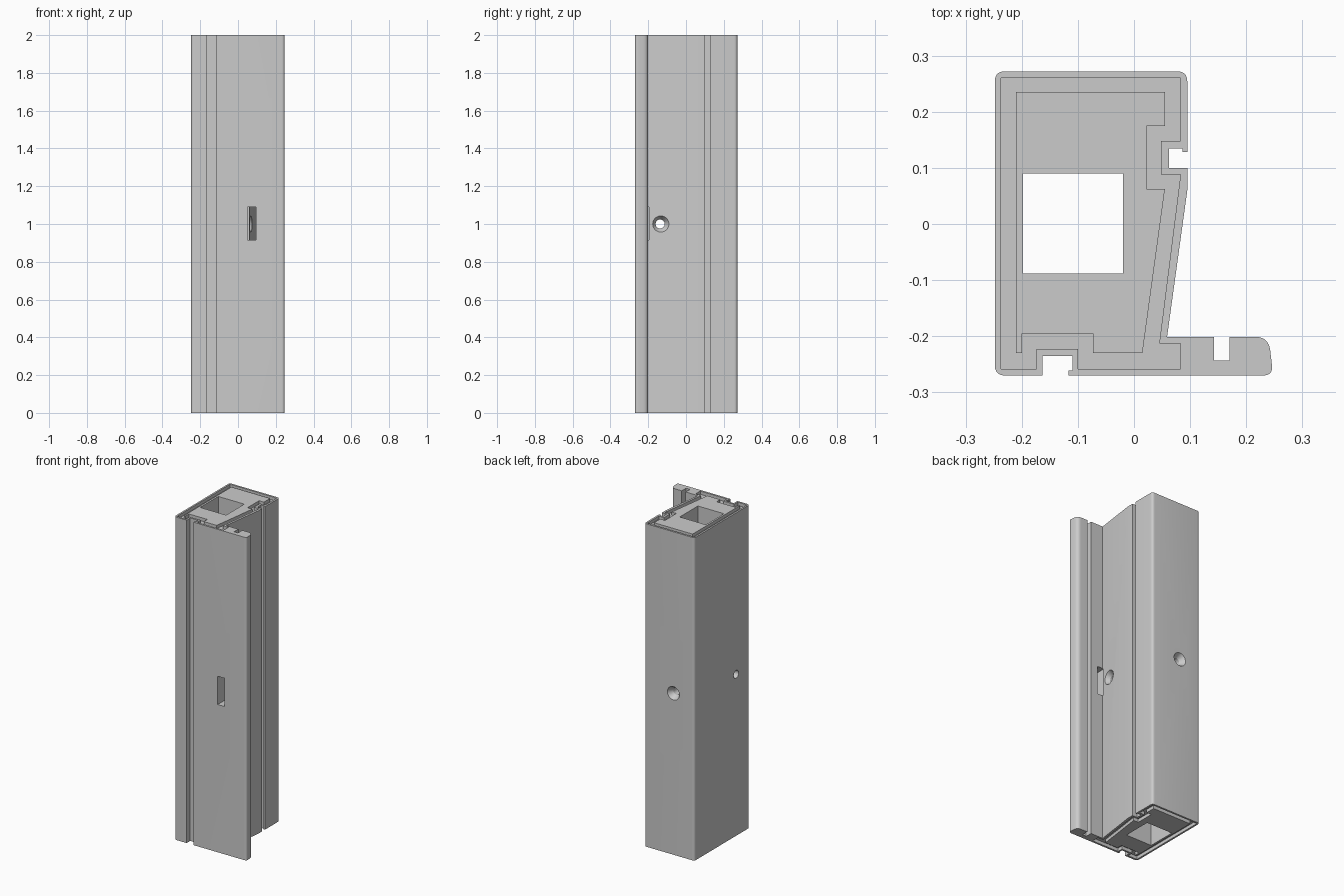
import bpy, bmesh, math
from mathutils import Vector, Matrix

cube = bpy.data.objects.get("Cube")
if cube:
    bpy.data.objects.remove(cube)

grey = bpy.data.materials.new("light grey")
grey.use_nodes = True
colour = (0.6, 0.6, 0.6, 1)
grey.diffuse_color = colour
grey.node_tree.nodes["Principled BSDF"].inputs["Base Color"].default_value = colour


def add_object(name, bm):
    bmesh.ops.recalc_face_normals(bm, faces=bm.faces)
    mesh = bpy.data.meshes.new(name)
    bm.to_mesh(mesh)
    bm.free()
    mesh.materials.append(grey)
    ob = bpy.data.objects.new(name, mesh)
    bpy.context.collection.objects.link(ob)
    return ob


def rounded(points, steps=5):
    """Points are (x, y) or (x, y, radius); a radius rounds the corner."""
    out = []
    for i, p in enumerate(points):
        here = Vector(p[:2])
        if len(p) == 2:
            out.append(here)
            continue
        a = here + (Vector(points[i - 1][:2]) - here).normalized() * p[2]
        b = here + (Vector(points[(i + 1) % len(points)][:2]) - here).normalized() * p[2]
        for k in range(steps + 1):
            t = k / steps
            out.append(a * (1 - t) ** 2 + here * 2 * t * (1 - t) + b * t * t)
    return out


def prism(name, points, z0, z1):
    bm = bmesh.new()
    face = bm.faces.new([bm.verts.new((x, y, z0)) for x, y in rounded(points)])
    top = bmesh.ops.extrude_face_region(bm, geom=[face])["geom"]
    bmesh.ops.translate(bm, vec=(0, 0, z1 - z0), verts=[v for v in top if isinstance(v, bmesh.types.BMVert)])
    return add_object(name, bm)


def box_points(x0, x1, y0, y1):
    return [(x0, y0), (x1, y0), (x1, y1), (x0, y1)]


def cone(name, centre, axis, r1, r2, length):
    """Round cutter that starts at centre with r1 and runs along axis."""
    bm = bmesh.new()
    turn = Vector((0, 0, 1)).rotation_difference(Vector(axis)).to_matrix().to_4x4()
    matrix = Matrix.Translation(centre) @ turn @ Matrix.Translation((0, 0, length / 2))
    bmesh.ops.create_cone(bm, cap_ends=True, segments=32, radius1=r1, radius2=r2, depth=length, matrix=matrix)
    return add_object(name, bm)


def cut(target, cutter):
    mod = target.modifiers.new("cut", 'BOOLEAN')
    mod.operation = 'DIFFERENCE'
    mod.solver = 'EXACT'
    mod.object = cutter
    graph = bpy.context.evaluated_depsgraph_get()
    mesh = bpy.data.meshes.new_from_object(target.evaluated_get(graph))
    target.modifiers.clear()
    target.data = mesh
    bpy.data.objects.remove(cutter)


# Outer cross-section, with two keyed channels and a slotted flange
outer = [
    (-0.248, 0.272, 0.018), (-0.248, -0.27, 0.018), (-0.163, -0.27), (-0.163, -0.235),
    (-0.11, -0.235), (-0.11, -0.261), (-0.117, -0.261), (-0.117, -0.27),
    (0.248, -0.27, 0.018), (0.24, -0.201, 0.024), (0.17, -0.201), (0.17, -0.243),
    (0.143, -0.243), (0.143, -0.201), (0.059, -0.201), (0.095, 0.06),
    (0.095, 0.1), (0.062, 0.1), (0.062, 0.135), (0.086, 0.135),
    (0.086, 0.128), (0.095, 0.128), (0.095, 0.272, 0.018)]
# Outer and inner edge of the groove in each end
groove = [
    (-0.237, 0.26), (-0.237, -0.258), (-0.174, -0.258), (-0.174, -0.223),
    (-0.1, -0.223), (-0.1, -0.258), (0.083, -0.258), (0.083, -0.213),
    (0.045, -0.213), (0.083, 0.088), (0.048, 0.088), (0.048, 0.148),
    (0.083, 0.148), (0.083, 0.26)]
core = [
    (-0.21, 0.235), (-0.21, -0.23), (-0.2, -0.23), (-0.2, -0.195),
    (-0.073, -0.195), (-0.073, -0.23), (0.015, -0.23), (0.055, 0.062),
    (0.022, 0.062), (0.022, 0.175), (0.055, 0.175), (0.055, 0.235)]
DEPTH = 0.02

body = prism("frame_profile", outer, 0, 2)

# Groove around both ends
for z0, z1 in ((-0.1, DEPTH), (2 - DEPTH, 2.1)):
    ring = prism("groove_cutter", groove, z0, z1)
    cut(ring, prism("core_cutter", core, z0 - 0.1, z1 + 0.1))
    cut(body, ring)

# Square passage along the whole length
cut(body, prism("passage_cutter", box_points(-0.198, -0.02, -0.088, 0.09), -1, 3))

# Slot through the flange
cut(body, prism("slot_cutter", box_points(0.05, 0.095, -0.4, -0.195), 0.915, 1.09))

# Screw hole across the width, countersunk on the sloping side
cut(body, cone("side_hole_cutter", (-0.5, -0.137, 1), (1, 0, 0), 0.024, 0.024, 1))
cut(body, cone("side_sink_cutter", (0.078, -0.137, 1), (-1, 0, 0), 0.049, 0.024, 0.04))

# Screw hole from the back into the passage
cut(body, cone("back_hole_cutter", (-0.104, 0.4, 1), (0, -1, 0), 0.022, 0.022, 0.36))
cut(body, cone("back_sink_cutter", (-0.104, 0.275, 1), (0, -1, 0), 0.043, 0.022, 0.035))

# Crisp edges with smooth round corners
bpy.ops.object.select_all(action='DESELECT')
body.select_set(True)
bpy.context.view_layer.objects.active = body
bpy.ops.object.shade_smooth_by_angle(angle=math.radians(30))
